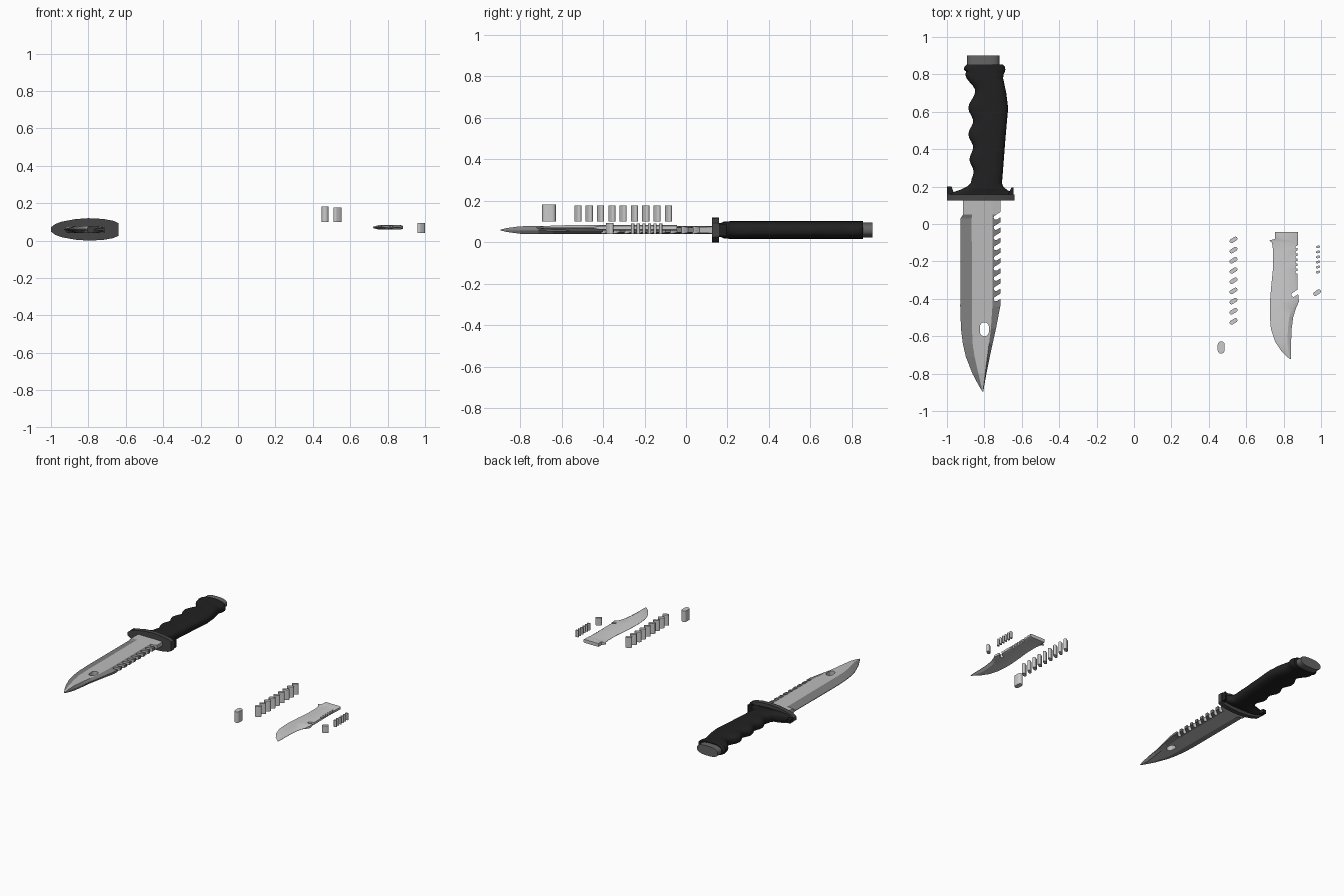
import bpy, bmesh, math

if "Cube" in bpy.data.objects:
    bpy.data.objects.remove(bpy.data.objects["Cube"])


def material(name, v):
    m = bpy.data.materials.new(name)
    m.diffuse_color = (v, v, v, 1)
    m.use_nodes = True
    m.node_tree.nodes["Principled BSDF"].inputs["Base Color"].default_value = m.diffuse_color
    return m


STEEL = material("steel", 0.5)
EDGE = material("edge_steel", 0.22)
GUARD = material("guard_dark", 0.06)
GRIP = material("grip_black", 0.015)
CAP = material("cap_grey", 0.13)


def finish(bm, name, mats=(), smooth=None):
    bmesh.ops.recalc_face_normals(bm, faces=bm.faces)
    me = bpy.data.meshes.new(name)
    bm.to_mesh(me)
    bm.free()
    ob = bpy.data.objects.new(name, me)
    bpy.context.collection.objects.link(ob)
    for m in mats:
        me.materials.append(m)
    if smooth:
        bpy.ops.object.select_all(action='DESELECT')
        ob.select_set(True)
        bpy.context.view_layer.objects.active = ob
        bpy.ops.object.shade_smooth_by_angle(angle=math.radians(smooth))
    return ob


def loft(rings, mat_of=lambda i, j: 0):
    """Closed skin over rings of equal point count, capped at both ends."""
    bm = bmesh.new()
    vs = [[bm.verts.new(p) for p in r] for r in rings]
    n = len(vs[0])
    for i in range(len(vs) - 1):
        for j in range(n):
            k = (j + 1) % n
            f = bm.faces.new((vs[i][j], vs[i][k], vs[i + 1][k], vs[i + 1][j]))
            f.material_index = mat_of(i, j)
    bm.faces.new(vs[0])
    bm.faces.new(vs[-1])
    return bm


def blade_ring(y, x0, x1, x2, x3, h0, t, h3, c):
    up = [(x0, h0), (x1, t), (x2, t), (x3, h3)]
    return [(x, y, c + z) for x, z in up] + [(x, y, c - z) for x, z in reversed(up)]


def slot(bm, x, y, length, width, deg, z0, z1, seg=8):
    """Upright prism with a rounded-slot outline."""
    r, a = width / 2, math.radians(deg)
    pts = []
    for s in (1, -1):
        for i in range(seg + 1):
            b = -math.pi / 2 + math.pi * i / seg
            px, py = s * (length / 2 - r + r * math.cos(b)), s * r * math.sin(b)
            pts.append((x + px * math.cos(a) - py * math.sin(a),
                        y + px * math.sin(a) + py * math.cos(a)))
    lo = [bm.verts.new((p[0], p[1], z0)) for p in pts]
    hi = [bm.verts.new((p[0], p[1], z1)) for p in pts]
    bm.faces.new(lo)
    bm.faces.new(hi)
    for i in range(len(pts)):
        k = (i + 1) % len(pts)
        bm.faces.new((lo[i], lo[k], hi[k], hi[i]))


def slots(name, specs, smooth=40):
    bm = bmesh.new()
    for s in specs:
        slot(bm, *s)
    return finish(bm, name, smooth=smooth)


def cut(ob, name, specs):
    c = slots(name, specs, None)
    c.hide_render = True
    c.hide_viewport = True
    c.display_type = 'WIRE'
    m = ob.modifiers.new("cut", 'BOOLEAN')
    m.operation, m.solver, m.object = 'DIFFERENCE', 'EXACT', c


C = 0.06

# main blade: flat centre, ground cutting edge, clipped spine
T = 0.019
rows = [
    (0.13, -0.914, -0.866, -0.757, -0.713, T, T, 0.016),
    (0.05, -0.914, -0.866, -0.757, -0.713, T, T, 0.013),
    (0.03, -0.927, -0.868, -0.757, -0.713, 0.002, T, 0.012),
    (-0.44, -0.929, -0.866, -0.757, -0.715, 0.002, T, 0.008),
    (-0.56, -0.925, -0.866, -0.765, -0.738, 0.002, T, 0.006),
    (-0.64, -0.915, -0.863, -0.775, -0.756, 0.002, T, 0.004),
    (-0.71, -0.899, -0.852, -0.784, -0.771, 0.002, T, 0.003),
    (-0.80, -0.864, -0.832, -0.796, -0.789, 0.002, 0.018, 0.003),
    (-0.86, -0.832, -0.818, -0.803, -0.800, 0.002, 0.010, 0.002),
    (-0.895, -0.811, -0.810, -0.806, -0.805, 0.001, 0.002, 0.001)]
blade = finish(loft([blade_ring(*r, C) for r in rows],
                    lambda i, j: 0 if i == 0 or j in (1, 5) else 1),
               "blade", (STEEL, EDGE))
cut(blade, "blade_cutters",
    [(-0.722, 0.045 - 0.0545 * i, 0.062, 0.024, 32, 0, 0.12) for i in range(9)]
    + [(-0.80, -0.563, 0.075, 0.048, 90, 0, 0.12)])

# guard plate: lens outline pushed along y
half = [(-1, .012), (-.975, .03), (-.94, .042), (-.87, .055), (-.80, .06),
        (-.72, .056), (-.665, .046), (-.64, .034)]
outline = half + [(x, -z) for x, z in reversed(half)]
finish(loft([[(x, y, C + z) for x, z in outline] for y in (0.125, 0.158)]),
       "guard", (GUARD,), 30)

# guard tips behind the plate
for name, xa, xb, xc, h, top in (("guard_tip_left", -1.0, -0.96, -0.975, 0.013, 0.20),
                                 ("guard_tip_right", -0.643, -0.675, -0.655, 0.03, 0.195)):
    finish(loft([[(xa, y, C - h), (x, y, C - h), (x, y, C + h), (xa, y, C + h)]
                 for y, x in ((0.155, xb), (top, xc))]), name, (GRIP,))


def oval(y, xl, xr, h, n=32, e=2.6):
    pts = []
    for i in range(n):
        a = 2 * math.pi * i / n
        c, s = math.cos(a), math.sin(a)
        pts.append(((xl + xr) / 2 + (xr - xl) / 2 * math.copysign(abs(c) ** (2 / e), c), y,
                    C + h * math.copysign(abs(s) ** (2 / e), s)))
    return pts


def along(keys, y, ease):
    for (a, p), (b, q) in zip(keys, keys[1:]):
        if y <= b + 1e-6:
            t = max(0, (y - a) / (b - a))
            if ease:
                t = (1 - math.cos(math.pi * t)) / 2
            return p + (q - p) * t
    return keys[-1][1]


# grip with finger grooves on the left and a bulged back
left = [(.22, -.872), (.28, -.857), (.345, -.880), (.41, -.860), (.48, -.886),
        (.55, -.860), (.62, -.886), (.71, -.849), (.80, -.902)]
right = [(.22, -.706), (.28, -.701), (.45, -.688), (.62, -.673), (.70, -.683), (.79, -.702), (.80, -.697)]
rings = [oval(.157, -.985, -.648, .034), oval(.168, -.975, -.655, .034),
         oval(.182, -.93, -.678, .04), oval(.20, -.893, -.70, .042)]
for i in range(30):
    y = 0.22 + 0.02 * i
    rings.append(oval(y, along(left, y, True), along(right, y, False), .0425))
rings += [oval(.815, -.897, -.69, .0425), oval(.825, -.909, -.688, .0425),
          oval(.84, -.907, -.69, .0425), oval(.852, -.895, -.70, .0425)]
finish(loft(rings), "grip", (GRIP,), 35)

# end cap
finish(loft([oval(y, -.892, -.72, .036) for y in (.845, .90)]), "end_cap", (CAP,), 30)

# small spare blade lying to the right
t = 0.0125
small = [(-.043, .754, .80, .868, .878, t, t), (-.08, .754, .80, .868, .878, t, t),
         (-.088, .723, .79, .866, .876, .004, t), (-.10, .738, .79, .866, .876, .002, t),
         (-.144, .744, .79, .864, .874, .001, t), (-.24, .743, .79, .863, .873, .001, t),
         (-.34, .733, .785, .86, .874, .001, t), (-.415, .727, .78, .86, .882, .001, t),
         (-.45, .726, .78, .845, .866, .001, t), (-.50, .727, .78, .83, .851, .001, t),
         (-.56, .732, .782, .823, .843, .001, t), (-.63, .755, .792, .82, .840, .001, .011),
         (-.68, .788, .808, .825, .840, .001, .008), (-.722, .832, .834, .836, .838, .001, .002)]
spare = finish(loft([blade_ring(*r, .001 if r[0] < -.42 else .008, .071) for r in small]),
               "spare_blade", smooth=25)
cut(spare, "spare_blade_cutters",
    [(.875, -.122 - .027 * i, .024, .013, 15, .02, .12) for i in range(6)]
    + [(.865, -.37, .052, .022, 35, .02, .12)])

# loose slot-shaped pegs beside the blades
slots("tooth_pegs", [(.532, -.085 - .0545 * i, .046, .022, 32, .10, .178) for i in range(9)])
slots("hole_peg", [(.466, -.66, .066, .037, 90, .10, .182)])
slots("small_tooth_pegs", [(.984, -.122 - .027 * i, .022, .013, 15, .042, .092) for i in range(6)])
slots("notch_peg", [(.979, -.367, .045, .022, 35, .04, .094)])
